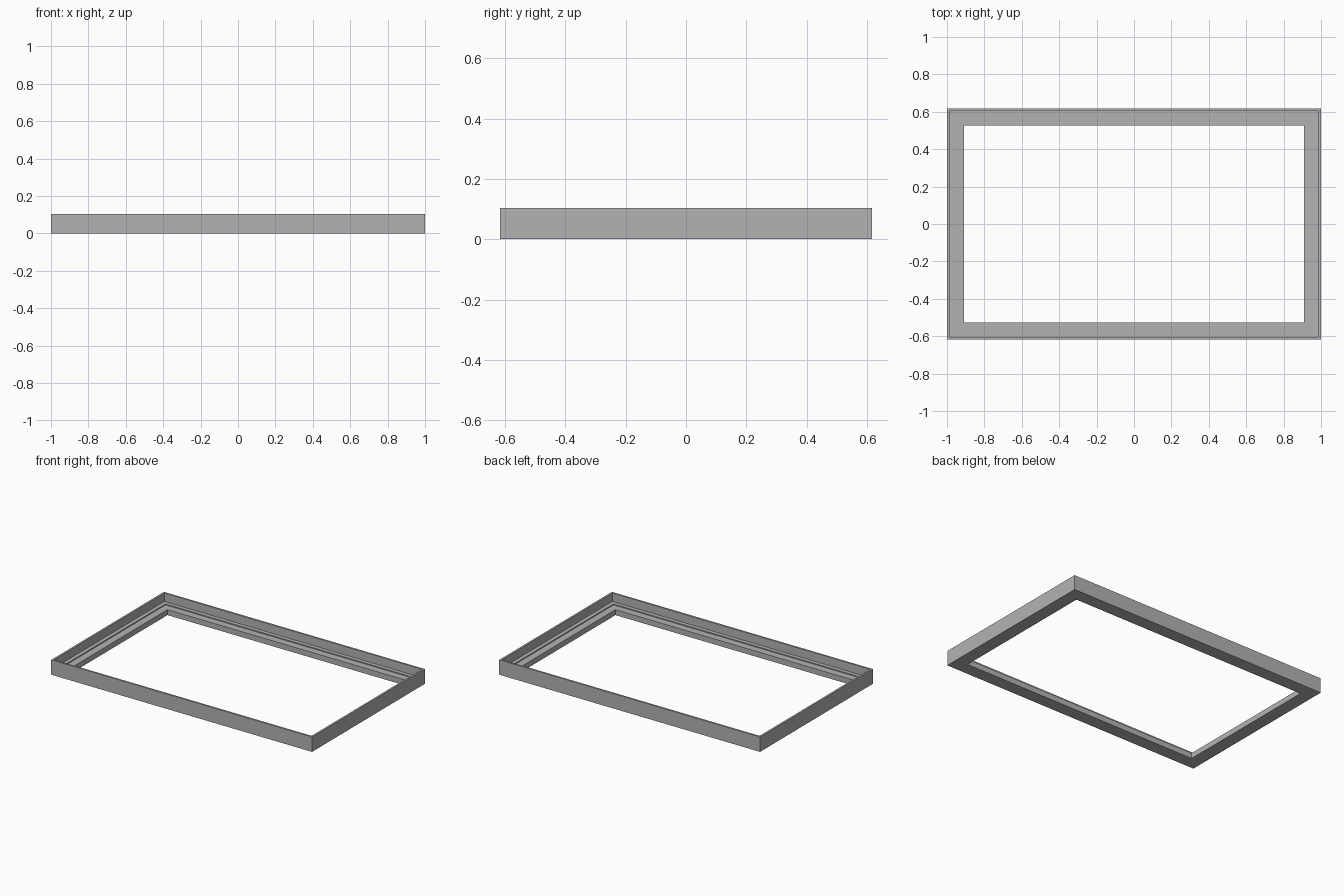
import bpy
import bmesh

cube = bpy.data.objects.get("Cube")
if cube:
    bpy.data.objects.remove(cube, do_unlink=True)

HALF_X, HALF_Y = 1.0, 0.617

grey = bpy.data.materials.new("grey")
grey.use_nodes = True
colour = (0.45, 0.45, 0.45, 1)
grey.diffuse_color = colour
grey.node_tree.nodes["Principled BSDF"].inputs["Base Color"].default_value = colour


def sweep_frame(name, profile):
    """Sweep a closed (inset, height) profile round the rectangle with mitred corners."""
    bm = bmesh.new()
    rings = [[bm.verts.new((sx * (HALF_X - d), sy * (HALF_Y - d), z))
              for sx, sy in ((-1, -1), (1, -1), (1, 1), (-1, 1))]
             for d, z in profile]
    for i, ring in enumerate(rings):
        after = rings[(i + 1) % len(rings)]
        for k in range(4):
            n = (k + 1) % 4
            bm.faces.new((ring[k], ring[n], after[n], after[k]))
    bmesh.ops.recalc_face_normals(bm, faces=bm.faces)
    mesh = bpy.data.meshes.new(name)
    bm.to_mesh(mesh)
    bm.free()
    mesh.materials.append(grey)
    obj = bpy.data.objects.new(name, mesh)
    bpy.context.collection.objects.link(obj)
    return obj


# Thin upright rim, stepped rebate and inner lip in one mitred section
sweep_frame("rebated_frame", [
    (0, 0), (0, 0.103), (0.013, 0.103), (0.013, 0.045),
    (0.04, 0.045), (0.04, 0.038), (0.09, 0.038), (0.09, 0)])
